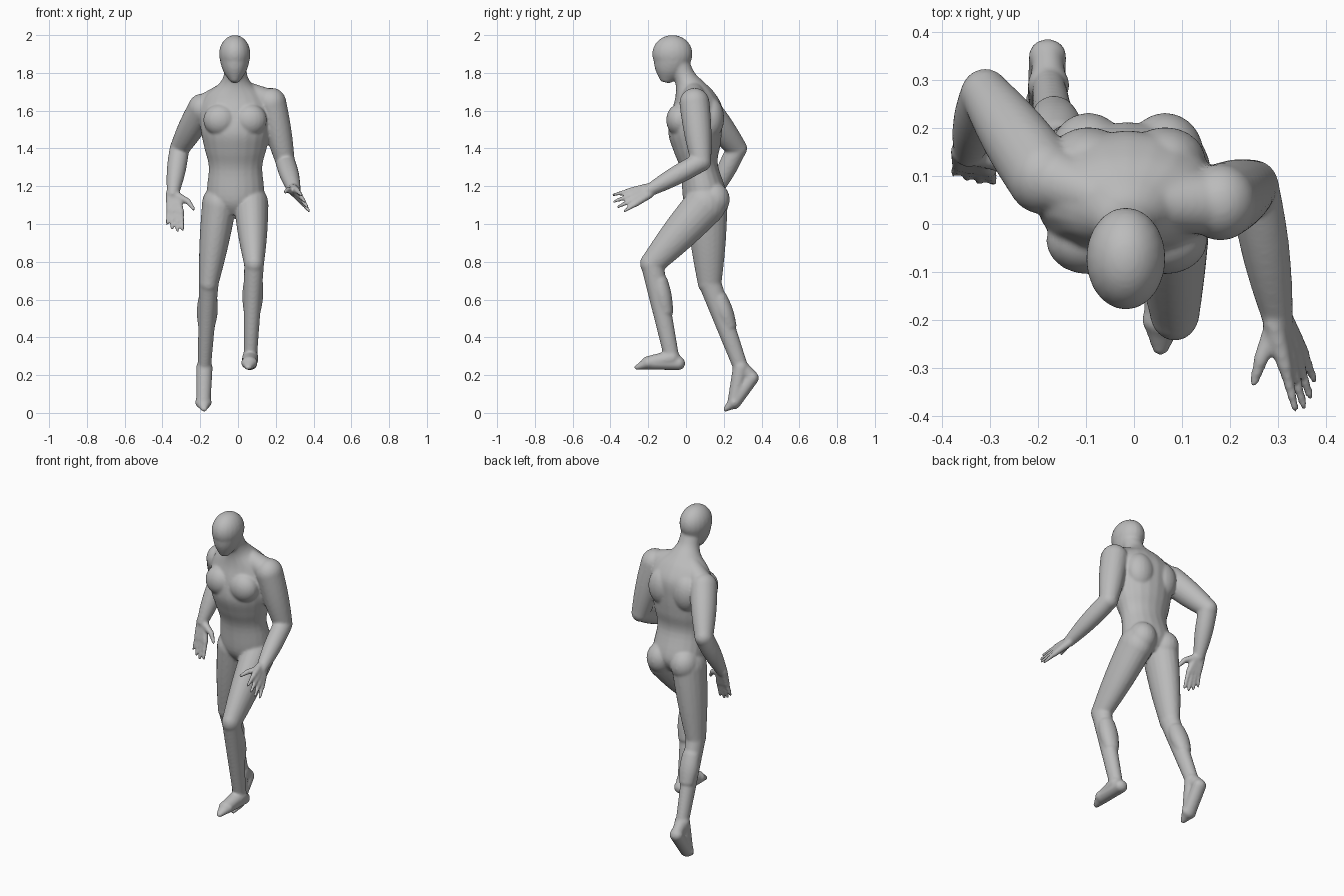
import bpy
import bmesh
import math
from mathutils import Matrix, Vector

default_cube = bpy.data.objects.get("Cube")
if default_cube:
    bpy.data.objects.remove(default_cube, do_unlink=True)

SIDES = 20
STEPS = 5
X_AXIS = Vector((1, 0, 0))
bm = bmesh.new()


def loft(sections):
    """Skin elliptical rings, each given as centre, side radius and depth radius."""
    rings = []
    direction = (sections[-1][0] - sections[0][0]).normalized()
    across = (X_AXIS - direction * X_AXIS.dot(direction)).normalized()
    depth = direction.cross(across)
    for center, wide, deep in sections:
        ring = []
        for k in range(SIDES):
            angle = math.tau * k / SIDES
            offset = across * wide * math.cos(angle) + depth * deep * math.sin(angle)
            ring.append(bm.verts.new(center + offset))
        rings.append(ring)
    faces = [bm.faces.new(rings[0]), bm.faces.new(rings[-1])]
    for low, high in zip(rings, rings[1:]):
        for k in range(SIDES):
            j = (k + 1) % SIDES
            faces.append(bm.faces.new((low[k], low[j], high[j], high[k])))
    bmesh.ops.recalc_face_normals(bm, faces=faces)


def column(x, profile):
    """Upright loft through a smooth curve of (z, y, side radius, depth radius)."""
    rows = [Vector(row) for row in profile]
    rows = [rows[0], *rows, rows[-1]]
    sections = []
    for before, start, end, after in zip(rows, rows[1:], rows[2:], rows[3:]):
        leave = (end - before) / 2
        arrive = (after - start) / 2
        for i in range(STEPS + 1):
            t = i / STEPS
            ease = t * t * (3 - 2 * t)
            row = start.lerp(end, ease)
            row += leave * t * (1 - t) ** 2 - arrive * t * t * (1 - t)
            if i < STEPS or end == after:
                sections.append((Vector((x, row[1], row[0])), row[2], row[3]))
    loft(sections)


def muscle(center, radii):
    """Ellipsoid that swells the skin."""
    matrix = Matrix.Translation(center) @ Matrix.Diagonal((*radii, 1))
    bmesh.ops.create_uvsphere(bm, u_segments=SIDES, v_segments=SIDES, radius=1, matrix=matrix)


def bone(start, end, start_radius, end_radius, swell=0, flat=1):
    """Round-ended tapered limb; swell thickens its middle, flat scales its width."""
    start, end = Vector(start), Vector(end)
    sections = []
    for i in range(STEPS * 2 + 1):
        t = i / (STEPS * 2)
        radius = start_radius + (end_radius - start_radius) * t + swell * math.sin(math.pi * t)
        sections.append((start.lerp(end, t), radius * flat, radius))
    loft(sections)
    for center, radius in ((start, start_radius), (end, end_radius)):
        muscle(center, (radius * flat, radius, radius))


def arm(neck, shoulder, elbow, wrist):
    bone(neck, shoulder, .055, .07)
    bone(shoulder, elbow, .08, .054, swell=.006, flat=.95)
    bone(elbow, wrist, .052, .032, swell=.008)


def hand(wrist, knuckles, span, reach, thumb_joint, thumb_tip):
    """Palm and four fingers fanned along span, from index to little finger, and a thumb."""
    wrist, knuckles, span, reach = map(Vector, (wrist, knuckles, span, reach))
    for i, length in enumerate((1, 1.1, 1, .75)):
        spread = i * 2 / 3 - 1
        root = knuckles + span * spread
        bone(wrist + span * spread / 2, root, .022, .016)
        bone(root, root + reach * length + span * spread * .3, .014, .009)
    bone(wrist, thumb_joint, .025, .016)
    bone(thumb_joint, thumb_tip, .016, .01)


def leg(hip, knee, ankle):
    hip, knee, ankle = map(Vector, (hip, knee, ankle))
    bone(hip, knee, .11, .064, swell=.006, flat=.83)
    bone(knee, ankle, .06, .04, flat=.88)
    # Calf, set behind the shin
    behind = Vector((0, .02, 0))
    bone(knee.lerp(ankle, .2) + behind, knee.lerp(ankle, .5) + behind, .045, .04, swell=.006, flat=1.15)


def foot(ankle, heel, ball, toe):
    bone(ankle, heel, .042, .036, flat=.9)
    bone(ankle, ball, .042, .036, flat=1.05)
    bone(heel, ball, .036, .036, flat=1.1)
    bone(ball, toe, .034, .014, flat=1.3)


# Head: rounded skull with a narrowing face
muscle((-.017, -.072, 1.9), (.083, .107, .1))
column(-.017, ((1.75, -.11, .02, .025), (1.8, -.095, .056, .07),
               (1.85, -.08, .075, .095), (1.9, -.072, .082, .106)))

# Pelvis, trunk and neck
column(-.013, ((1.06, .1, .08, .07), (1.14, .1, .15, .115),
               (1.3, .07, .142, .1), (1.4, .06, .165, .125),
               (1.5, .05, .185, .145), (1.6, .055, .19, .138),
               (1.68, .045, .16, .105), (1.74, .02, .09, .075),
               (1.79, -.01, .062, .058), (1.86, -.04, .06, .055)))

# Chest, shoulder blades and buttocks
for side in (-1, 1):
    x = side * .08 - .015
    muscle((x, -.035, 1.55), (.088, .07, .085))
    muscle((x, .13, 1.56), (.085, .072, .11))
    muscle((x, .147, 1.13), (.08, .085, .09))

# Left arm, reaching forward
left_wrist = (.3, -.2, 1.175)
arm((.04, .04, 1.7), (.18, .045, 1.64), (.25, .08, 1.33), left_wrist)
hand(left_wrist, (.333, -.285, 1.14), (.018, .015, -.036), (.026, -.08, -.033),
     (.265, -.28, 1.18), (.25, -.33, 1.17))

# Right arm, elbow drawn back
right_wrist = (-.345, .15, 1.16)
arm((-.06, .05, 1.7), (-.19, .1, 1.61), (-.31, .27, 1.4), right_wrist)
hand(right_wrist, (-.332, .118, 1.065), (-.032, .005, .003), (-.003, -.025, -.09),
     (-.265, .12, 1.12), (-.235, .1, 1.08))

# Left leg, knee lifted forward
left_ankle = (.065, -.075, .29)
leg((.07, .1, 1.1), (.085, -.18, .79), left_ankle)
foot(left_ankle, (.063, -.04, .262), (.06, -.2, .265), (.055, -.26, .24))

# Right leg, pushing off behind
right_ankle = (-.178, .29, .24)
leg((-.1, .11, 1.1), (-.155, .125, .69), right_ankle)
foot(right_ankle, (-.18, .35, .185), (-.183, .255, .055), (-.18, .21, .02))

# Fuse all parts into one continuous skin
mesh = bpy.data.meshes.new("body")
bm.to_mesh(mesh)
bm.free()
body = bpy.data.objects.new("body", mesh)
bpy.context.collection.objects.link(body)

skin = bpy.data.materials.new("plain grey")
skin.use_nodes = True
grey = (.5, .5, .5, 1)
skin.diffuse_color = grey
skin.node_tree.nodes["Principled BSDF"].inputs["Base Color"].default_value = grey
mesh.materials.append(skin)

fuse = body.modifiers.new("fuse", "REMESH")
fuse.mode = "VOXEL"
fuse.voxel_size = .007
fuse.use_smooth_shade = True
soften = body.modifiers.new("soften", "SMOOTH")
soften.factor = .5
soften.iterations = 8
